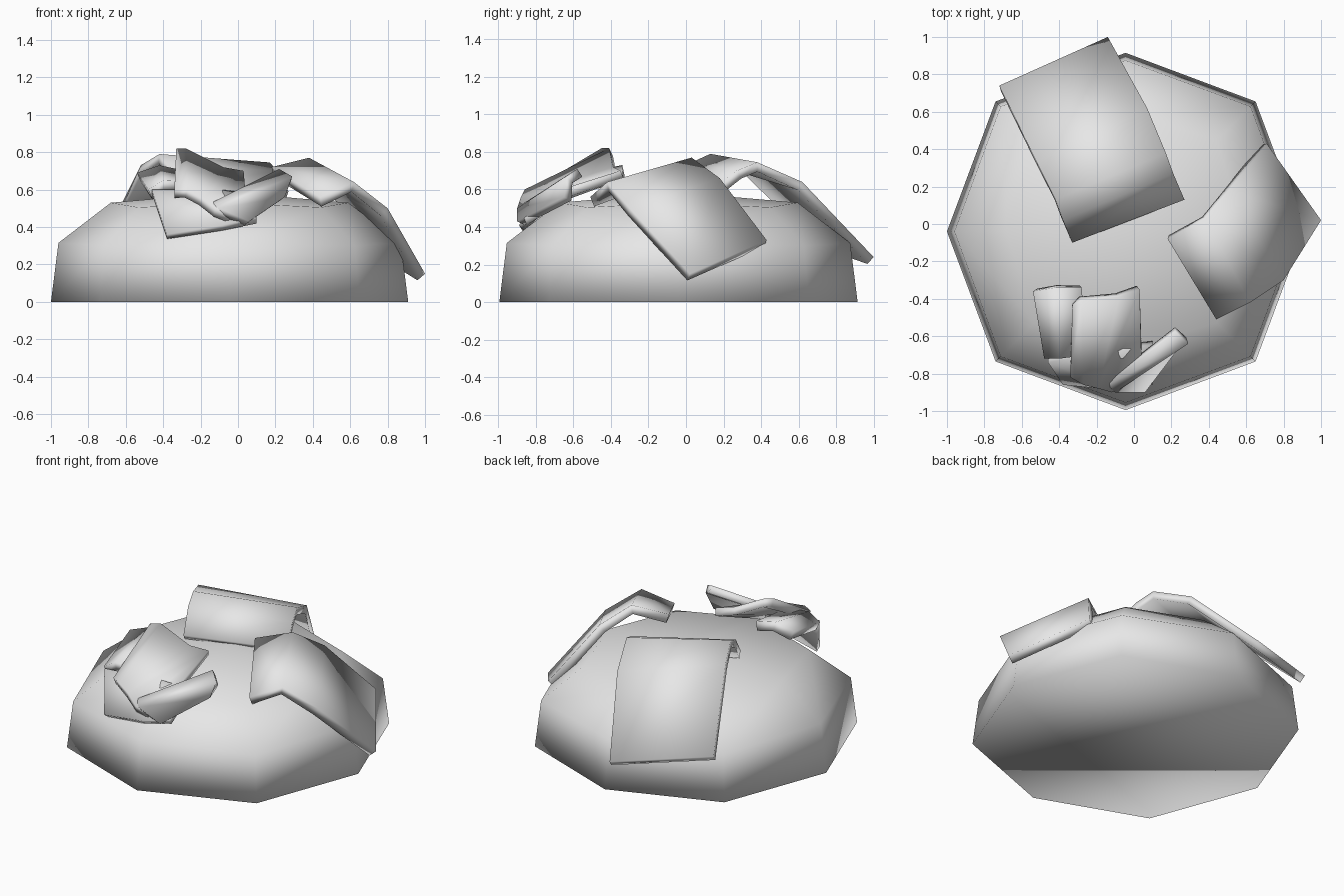
import bpy, bmesh, math

if "Cube" in bpy.data.objects:
    bpy.data.objects.remove(bpy.data.objects["Cube"])

grey = bpy.data.materials.new("light grey")
grey.diffuse_color = (0.8, 0.8, 0.8, 1)
grey.use_nodes = True
grey.node_tree.nodes["Principled BSDF"].inputs["Base Color"].default_value = grey.diffuse_color


def finish(name, bm, sharp_angle=None):
    me = bpy.data.meshes.new(name)
    bm.to_mesh(me)
    bm.free()
    me.materials.append(grey)
    for p in me.polygons:
        p.use_smooth = True
    if sharp_angle:
        me.set_sharp_from_angle(angle=math.radians(sharp_angle))
    ob = bpy.data.objects.new(name, me)
    bpy.context.collection.objects.link(ob)
    return ob


def sheet(name, rows, thickness):
    """Bent slab; each row is the (left, right) edge of its top surface."""
    bm = bmesh.new()
    vs = [[bm.verts.new(p) for p in row] for row in rows]
    for a, b in zip(vs, vs[1:]):
        bm.faces.new((a[0], a[1], b[1], b[0]))
    bm.normal_update()
    if sum(f.normal.z for f in bm.faces) < 0:
        bmesh.ops.reverse_faces(bm, faces=bm.faces[:])
    ob = finish(name, bm, 60)
    mod = ob.modifiers.new("thickness", 'SOLIDIFY')
    mod.thickness = thickness
    mod.offset = -1
    return ob


# eight-sided mound: (axis radius, axis z, diagonal radius, diagonal z)
cx, cy = -0.045, -0.04
rings = [(0.955, 0, 0.983, 0), (0.915, 0.315, 0.945, 0.30), (0.635, 0.53, 0.69, 0.505)]
bm = bmesh.new()
loops = []
for ra, za, rd, zd in rings:
    loop = []
    for i in range(8):
        r, z = (rd, zd) if i % 2 else (ra, za)
        t = i * math.pi / 4
        loop.append(bm.verts.new((cx + r * math.cos(t), cy + r * math.sin(t), z)))
    loops.append(loop)
top = bm.verts.new((cx, cy, 0.585))
for i in range(8):
    j = (i + 1) % 8
    for a, b in zip(loops, loops[1:]):
        bm.faces.new((a[i], a[j], b[j], b[i]))
    bm.faces.new((loops[-1][i], loops[-1][j], top))
bm.faces.new(loops[0][::-1])
finish("mound", bm)

# large sheet draped over the back left
sheet("back_sheet", [
    ((-0.33, -0.10, 0.61), (0.27, 0.13, 0.59)),
    ((-0.38, 0.02, 0.74), (0.21, 0.27, 0.70)),
    ((-0.42, 0.13, 0.79), (0.17, 0.38, 0.745)),
    ((-0.52, 0.33, 0.73), (0.07, 0.62, 0.64)),
    ((-0.72, 0.74, 0.33), (-0.14, 1.00, 0.24))], 0.05)

# sheet draped over the right side
sheet("right_sheet", [
    ((0.18, -0.08, 0.72), (0.44, -0.51, 0.56)),
    ((0.38, 0.03, 0.77), (0.62, -0.42, 0.64)),
    ((0.51, 0.18, 0.66), (0.80, -0.30, 0.50)),
    ((0.71, 0.43, 0.33), (1.00, 0.02, 0.15))], 0.055)

# crumpled sheet at the front, as overlapping folds
sheet("crumple_left_fold", [
    ((-0.48, -0.72, 0.60), (-0.54, -0.36, 0.69)),
    ((-0.40, -0.72, 0.65), (-0.42, -0.34, 0.73)),
    ((-0.25, -0.70, 0.64), (-0.28, -0.34, 0.70))], 0.06)
sheet("crumple_peak_fold", [
    ((-0.34, -0.82, 0.60), (-0.33, -0.45, 0.82)),
    ((-0.27, -0.86, 0.60), (-0.28, -0.41, 0.82)),
    ((-0.19, -0.88, 0.56), (-0.08, -0.39, 0.72)),
    ((-0.12, -0.90, 0.50), (0.03, -0.35, 0.70)),
    ((-0.05, -0.88, 0.47), (0.04, -0.73, 0.58))], 0.05)
sheet("crumple_right_fold", [
    ((-0.14, -0.86, 0.53), (0.22, -0.58, 0.71)),
    ((-0.10, -0.90, 0.50), (0.29, -0.64, 0.67)),
    ((0.06, -0.90, 0.43), (0.25, -0.65, 0.56))], 0.05)
sheet("crumple_base", [
    ((-0.46, -0.74, 0.60), (-0.38, -0.86, 0.36)),
    ((-0.10, -0.68, 0.60), (-0.08, -0.89, 0.41)),
    ((0.10, -0.65, 0.58), (0.10, -0.86, 0.45))], 0.04)
